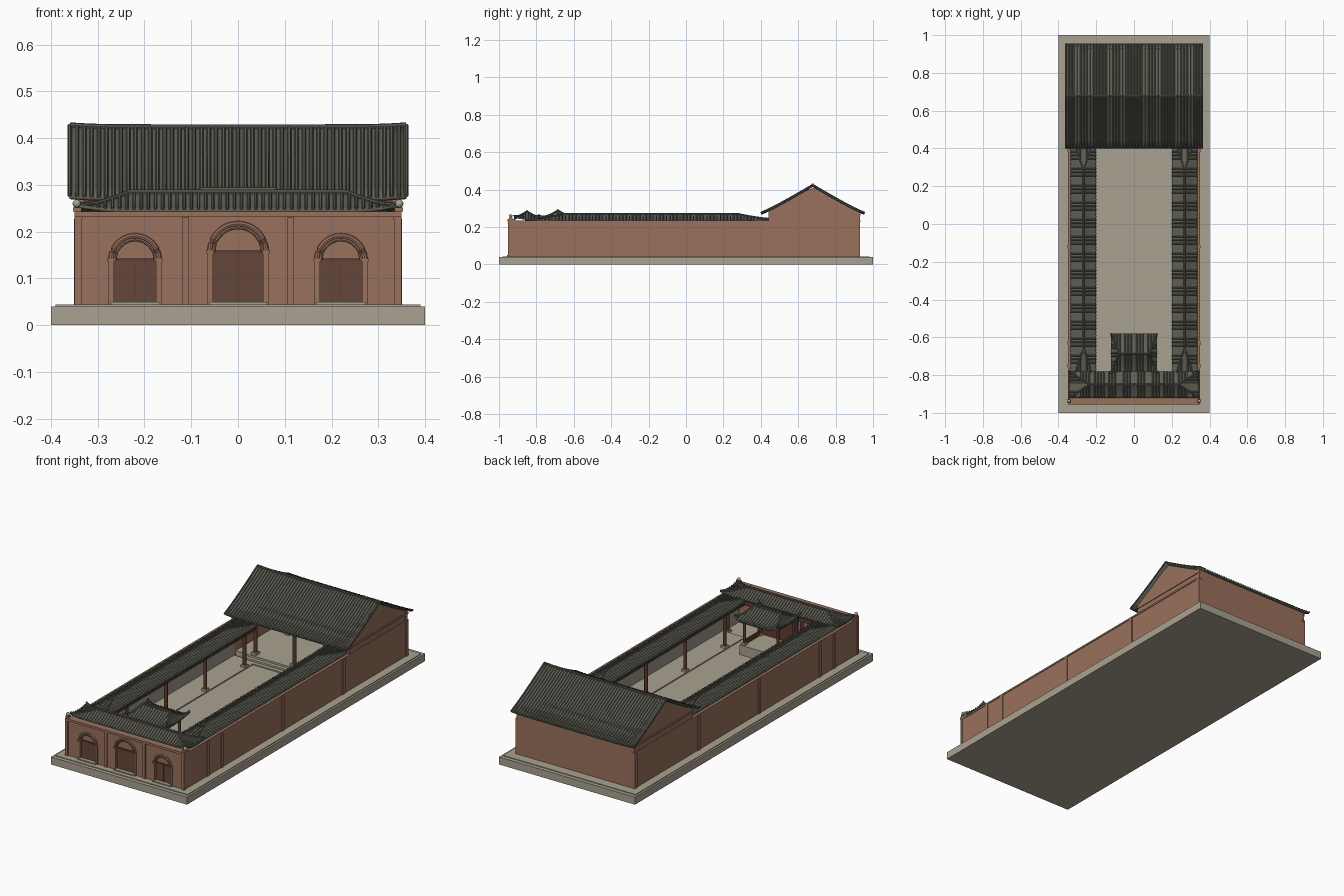
import bpy, bmesh, math
from mathutils import Vector

if "Cube" in bpy.data.objects:
    bpy.data.objects.remove(bpy.data.objects["Cube"])


def mat(name, rgb):
    m = bpy.data.materials.new(name)
    m.diffuse_color = (*rgb, 1)
    m.use_nodes = True
    m.node_tree.nodes["Principled BSDF"].inputs["Base Color"].default_value = m.diffuse_color
    return m


BRICK = mat("brick_wall", (0.32, 0.165, 0.11))
STONE = mat("pale_stone", (0.40, 0.36, 0.285))
TILE = mat("grey_roof_tile", (0.115, 0.115, 0.092))
WOOD = mat("dark_red_wood", (0.12, 0.045, 0.03))
DOOR = mat("brown_door", (0.13, 0.062, 0.043))
PLASTER = mat("grey_plaster", (0.34, 0.31, 0.26))


def finish(name, bm, m, smooth=False, recalc=True):
    if recalc:
        bmesh.ops.recalc_face_normals(bm, faces=bm.faces)
    me = bpy.data.meshes.new(name)
    bm.to_mesh(me)
    bm.free()
    me.materials.append(m)
    ob = bpy.data.objects.new(name, me)
    bpy.context.collection.objects.link(ob)
    if smooth:
        bpy.ops.object.select_all(action='DESELECT')
        ob.select_set(True)
        bpy.context.view_layer.objects.active = ob
        bpy.ops.object.shade_smooth_by_angle(angle=math.radians(40))
    return ob


def box(name, x0, x1, y0, y1, z0, z1, m):
    bm = bmesh.new()
    bmesh.ops.create_cube(bm, size=1)
    for v in bm.verts:
        v.co = Vector(((x0, x1)[v.co.x > 0], (y0, y1)[v.co.y > 0], (z0, z1)[v.co.z > 0]))
    return finish(name, bm, m)


def prism(name, pts, axis, d0, d1, m):
    # 2D profile (horizontal, z) extruded along the X or Y axis
    bm = bmesh.new()
    place = (lambda p, d: (d, p[0], p[1])) if axis == 'X' else (lambda p, d: (p[0], d, p[1]))
    a, b = ([bm.verts.new(place(p, d)) for p in pts] for d in (d0, d1))
    bm.faces.new(a)
    bm.faces.new(b)
    for i in range(len(pts)):
        j = (i + 1) % len(pts)
        bm.faces.new((a[i], a[j], b[j], b[i]))
    return finish(name, bm, m)


def tube(bm, pts, r, n=6):
    pts = [Vector(p) for p in pts]
    rings = []
    for i, p in enumerate(pts):
        t = (pts[min(i + 1, len(pts) - 1)] - pts[max(i - 1, 0)]).normalized()
        side = t.cross(Vector((0, 0, 1)) if abs(t.z) < 0.95 else Vector((0, 1, 0))).normalized()
        up = side.cross(t)
        rings.append([bm.verts.new(p + side * r * math.cos(k * math.tau / n) + up * r * math.sin(k * math.tau / n))
                      for k in range(n)])
    for a, b in zip(rings, rings[1:]):
        for k in range(n):
            bm.faces.new((a[k], a[(k + 1) % n], b[(k + 1) % n], b[k]))
    bm.faces.new(rings[0])
    bm.faces.new(rings[-1])


def column(name, x, y, z0, z1, r=0.009):
    bm = bmesh.new()
    tube(bm, [(x, y, z0), (x, y, z1)], r, 12)
    finish(name, bm, WOOD, True)
    box(name + "_base", x - r * 1.5, x + r * 1.5, y - r * 1.5, y + r * 1.5, z0, z0 + 0.012, STONE)


def roof(name, cx, cy, a, b, c, ez, rz, lift, step, rib, ridge, along_y=False, power=1.25):
    # a: half length, b: half width, c: half ridge length (c == a gives a gable)
    gable = c >= a

    def h(u, v):
        t = 1 - abs(v) / b
        if gable:
            return ez + (rz - ez) * max(t, 0) ** power + lift * (abs(u) / a) ** 8
        e = (a - abs(u)) / (a - c)
        corner = max(0, 1 - e) ** 2 * (abs(v) / b) ** 2
        return ez + (rz - ez) * max(0, min(t, e)) ** power + lift * corner

    def P(u, v, dz=0.0):
        x, y = (v, u) if along_y else (u, v)
        return Vector((cx + x, cy + y, h(u, v) + dz))

    bm = bmesh.new()
    ns, nt = 16, 6

    def patch(f):
        g = [[bm.verts.new(f(-1 + 2 * i / ns, j / nt)) for i in range(ns + 1)] for j in range(nt + 1)]
        for j in range(nt):
            for i in range(ns):
                fc = bm.faces.new((g[j][i], g[j][i + 1], g[j + 1][i + 1], g[j + 1][i]))
                fc.normal_update()
                if fc.normal.z < 0:
                    fc.normal_flip()
    for s in (-1, 1):
        patch(lambda k, t: P(k * (a - (a - c) * t), s * b * (1 - t)))
        if not gable:
            patch(lambda k, t: P(s * (a - (a - c) * t), k * b * (1 - t)))
    bmesh.ops.remove_doubles(bm, verts=bm.verts, dist=1e-5)
    bmesh.ops.dissolve_degenerate(bm, dist=1e-6, edges=bm.edges)
    ob = finish(name + "_deck", bm, TILE, True, False)
    sol = ob.modifiers.new("thickness", 'SOLIDIFY')
    sol.thickness = 0.007
    sol.offset = -1

    # rounded tile rows running down each slope
    bm = bmesh.new()
    n = round(2 * a / step)
    for i in range(n + 1):
        u = -a + 2 * a * i / n
        e = 1 if gable else min(1, (a - abs(u)) / (a - c))
        if e > 0.08:
            for s in (-1, 1):
                tube(bm, [P(u, s * b * (1 - e * k / 5), rib * 0.3) for k in range(6)], rib)
    if not gable:
        n = round(2 * b / step)
        for i in range(1, n):
            v = -b + 2 * b * i / n
            t1 = 1 - abs(v) / b
            for s in (-1, 1):
                tube(bm, [P(s * (a - (a - c) * t1 * k / 5), v, rib * 0.3) for k in range(6)], rib)
    finish(name + "_tile_rows", bm, TILE, True)

    # ridge and hip cappings
    bm = bmesh.new()
    tube(bm, [P(c * (-1 + k / 8), 0, ridge * 0.3) for k in range(17)], ridge, 8)
    if not gable:
        for s in (-1, 1):
            for q in (-1, 1):
                tube(bm, [P(s * (a - (a - c) * k / 8), q * b * (1 - k / 8), ridge * 0.3) for k in range(9)],
                     ridge * 0.8, 8)
    finish(name + "_ridges", bm, TILE, True)
    return h


# base
box("base", -0.4, 0.4, -1, 1, 0, 0.04, STONE)
box("base_step", -0.39, 0.39, -0.98, 0.98, 0.04, 0.044, STONE)

# perimeter walls
for s, side in ((-1, "left"), (1, "right")):
    def sbox(name, x0, x1, *r):
        box(side + "_" + name, min(s * x0, s * x1), max(s * x0, s * x1), *r)
    sbox("wall", 0.335, 0.347, -0.945, 0.93, 0.04, 0.232, BRICK)
    sbox("wall_coping", 0.333, 0.35, -0.95, 0.932, 0.226, 0.235, BRICK)
    sbox("wall_lining", 0.330, 0.335, -0.92, 0.91, 0.04, 0.225, PLASTER)
    for i, y in enumerate((-0.75, -0.63, -0.12, 0.39, 0.92)):
        sbox(f"pilaster_{i}", 0.34, 0.351, y - 0.01, y + 0.01, 0.04, 0.228, BRICK)
    # side gallery: floor, beam, columns, roof
    sbox("gallery_floor", 0.2, 0.335, -0.78, 0.44, 0.04, 0.05, STONE)
    sbox("gallery_beam", 0.208, 0.22, -0.8, 0.45, 0.213, 0.235, WOOD)
    for i, y in enumerate((-0.63, -0.3, 0.03, 0.36)):
        column(f"{side}_gallery_column_{i}", s * 0.214, y, 0.05, 0.22)
    roof(side + "_gallery_roof", s * 0.2675, -0.185, 0.675, 0.0675, 0.47, 0.236, 0.268, 0.008,
         0.018, 0.0035, 0.005, True)
    # corner finial on the front wall
    bm = bmesh.new()
    bmesh.ops.create_uvsphere(bm, u_segments=14, v_segments=9, radius=0.009)
    bmesh.ops.translate(bm, verts=bm.verts, vec=(s * 0.345, -0.937, 0.26))
    finish(side + "_corner_finial", bm, STONE, True)
    sbox("finial_stand", 0.335, 0.353, -0.947, -0.927, 0.243, 0.252, BRICK)
box("back_wall", -0.347, 0.347, 0.91, 0.93, 0.04, 0.285, BRICK)
box("back_wall_lining", -0.335, 0.335, 0.905, 0.91, 0.04, 0.28, PLASTER)

# front wall with three arched recesses
wall = box("front_wall", -0.345, 0.345, -0.945, -0.915, 0.04, 0.235, BRICK)
for name, x, r, zs in (("left", -0.22, 0.045, 0.14), ("centre", 0, 0.054, 0.157), ("right", 0.22, 0.045, 0.14)):
    arc = [(x + r * math.cos(k * math.pi / 16), zs + r * math.sin(k * math.pi / 16)) for k in range(17)]
    cut = prism(name + "_arch_cutter", [(x + r, 0.044)] + arc + [(x - r, 0.044)], 'Y', -0.96, -0.931, BRICK)
    cut.hide_render = True
    cut.hide_set(True)
    mod = wall.modifiers.new(name, 'BOOLEAN')
    mod.object = cut
    mod.solver = 'EXACT'
    box(name + "_door", x - r, x + r, -0.938, -0.93, 0.044, zs, DOOR)
    box(name + "_lintel", x - r, x + r, -0.941, -0.93, zs - 0.003, zs + 0.003, WOOD)
    box(name + "_door_split", x - 0.001, x + 0.001, -0.9395, -0.938, 0.044, zs, WOOD)
    box(name + "_doorstep", x - r - 0.008, x + r + 0.008, -0.958, -0.935, 0.04, 0.05, STONE)
    bm = bmesh.new()
    for rr, th in ((r + 0.006, 0.006), (r - 0.002, 0.004)):
        tube(bm, [(x + rr * math.cos(k * math.pi / 20), -0.947, zs + rr * math.sin(k * math.pi / 20))
                  for k in range(21)], th, 8)
    finish(name + "_arch_moulding", bm, BRICK, True)
    for s in (-1, 1):
        e = x + s * (r + 0.006)
        box(name + "_jamb", e - 0.006, e + 0.006, -0.95, -0.94, 0.044, zs, BRICK)
        box(name + "_impost", e - 0.008, e + 0.008, -0.953, -0.94, zs - 0.004, zs + 0.003, BRICK)
for x in (-0.3425, -0.1125, 0.1125, 0.3425):
    box("front_pilaster", x - 0.0075, x + 0.0075, -0.952, -0.94, 0.04, 0.23, BRICK)
box("front_cornice", -0.35, 0.35, -0.955, -0.912, 0.231, 0.243, BRICK)

# entrance range behind the front wall
roof("entrance_roof", 0, -0.85, 0.345, 0.07, 0.235, 0.247, 0.283, 0.012, 0.0155, 0.0035, 0.006)
box("entrance_beam", -0.33, 0.33, -0.8, -0.788, 0.215, 0.245, WOOD)
for x in (-0.31, -0.125, 0.125, 0.31):
    column("entrance_column", x, -0.794, 0.044, 0.225)

# stage pavilion facing the courtyard
box("stage_platform", -0.115, 0.115, -0.79, -0.615, 0.04, 0.095, STONE)
box("stage_back_wall", -0.11, 0.11, -0.786, -0.776, 0.095, 0.24, WOOD)
for x in (-0.098, 0.098):
    for y in (-0.765, -0.632):
        column("stage_column", x, y, 0.095, 0.24, 0.007)
    box("stage_side_beam", x - 0.005, x + 0.005, -0.77, -0.627, 0.222, 0.242, WOOD)
    box("stage_rail", x - 0.003, x + 0.003, -0.77, -0.632, 0.095, 0.12, WOOD)
box("stage_front_beam", -0.1, 0.1, -0.637, -0.627, 0.222, 0.242, WOOD)
roof("stage_roof", 0, -0.685, 0.122, 0.105, 0.08, 0.243, 0.288, 0.02, 0.0155, 0.0035, 0.006, False, 1.5)

# main hall: platform, steps, columns, gables and large roof
box("hall_platform", -0.335, 0.335, 0.45, 0.91, 0.04, 0.07, STONE)
for i in range(2):
    box(f"hall_step_{i}", -0.27, 0.27, 0.43 - 0.02 * i, 0.45, 0.04, 0.06 - 0.01 * i, STONE)
for x in (-0.23, 0, 0.23):
    column("hall_front_column", x, 0.475, 0.07, 0.3, 0.01)
    column("hall_rear_column", x, 0.75, 0.07, 0.37, 0.01)
box("hall_front_beam", -0.335, 0.335, 0.468, 0.482, 0.262, 0.292, WOOD)
HY, HB = 0.6775, 0.2775
h = roof("hall_roof", 0, HY, 0.36, HB, 0.36, 0.272, 0.422, 0.004, 0.0155, 0.0045, 0.006, False, 1.1)
top = [0.93 - 0.49 * k / 12 for k in range(13)]
for s in (-1, 1):
    prof = [(0.44, 0.04), (0.93, 0.04)] + [(y, h(0, y - HY) - 0.006) for y in top]
    prism("hall_gable", prof, 'X', s * 0.329, s * 0.345, BRICK)
    box("hall_gable_band", min(s * .34, s * .349), max(s * .34, s * .349), 0.44, 0.932, 0.262, 0.272, BRICK)
